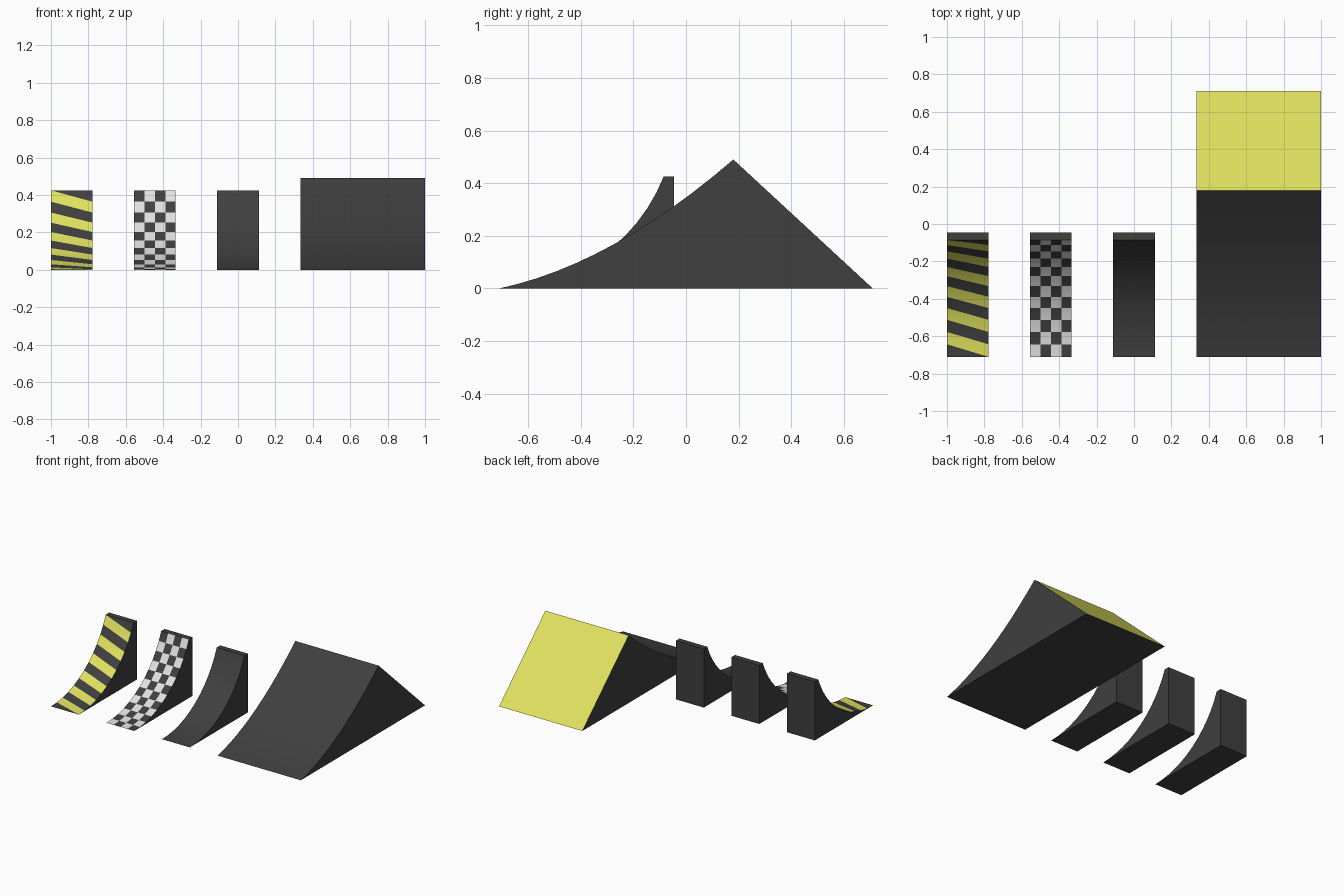
import bpy, bmesh, math

cube = bpy.data.objects.get("Cube")
if cube:
    bpy.data.objects.remove(cube)


def material(name, color):
    mat = bpy.data.materials.new(name)
    mat.use_nodes = True
    mat.diffuse_color = (*color, 1)
    bsdf = mat.node_tree.nodes["Principled BSDF"]
    bsdf.inputs["Base Color"].default_value = (*color, 1)
    bsdf.inputs["Roughness"].default_value = 0.8
    return mat


DARK, YELLOW, WHITE = range(3)
MATERIALS = [material("dark grey", (0.05, 0.05, 0.05)),
             material("yellow", (0.75, 0.75, 0.115)),
             material("white", (0.75, 0.75, 0.75))]

ROWS = 12
FRONT = -0.71
WIDTH = 2 / 9


def arc_profile(lip, back, height):
    """Quarter-pipe section: arc tangent to the ground, flat lip, upright back."""
    run = lip - FRONT
    radius = (run ** 2 + height ** 2) / (2 * height)
    end = math.asin(run / radius)
    points = []
    for i in range(ROWS + 1):
        a = end * i / ROWS
        points.append((FRONT + radius * math.sin(a), radius * (1 - math.cos(a))))
    return points + [(back, height), (back, 0)]


def kicker_profile(bend, peak, back):
    """Long ramp section: gentle curve up to a peak, straight landing behind."""
    points = []
    for i in range(ROWS + 1):
        t = i / ROWS
        a, b, c = (1 - t) ** 2, 2 * t * (1 - t), t * t
        points.append((a * FRONT + b * bend[0] + c * peak[0],
                       b * bend[1] + c * peak[1]))
    return points + [(back, 0)]


def plain(strip, col):
    return DARK


def checks(strip, col):
    return WHITE if strip < ROWS and (strip + col) % 2 == 0 else DARK


def landing(strip, col):
    return YELLOW if strip == ROWS else DARK


def build_ramp(name, profile, x, width, paint=plain, cols=1, stripes=False):
    """Extrude a section along x, colouring each strip by a rule."""
    bm = bmesh.new()
    grid = [[bm.verts.new((x + width * c / cols, y, z)) for y, z in profile]
            for c in range(cols + 1)]

    def add(verts, index):
        bm.faces.new(verts).material_index = index

    n = len(profile)
    for c in range(cols):
        left, right = grid[c], grid[c + 1]
        for s in range(n):
            t = (s + 1) % n
            if stripes and s < ROWS:
                # each row is cut on its diagonal into two colours
                lower, upper = (YELLOW, DARK) if s % 2 else (DARK, YELLOW)
                add((left[s], right[s], left[t]), lower)
                add((right[s], right[t], left[t]), upper)
            else:
                add((left[s], right[s], right[t], left[t]), paint(s, c))
    add(grid[0], DARK)
    add(grid[-1], DARK)
    bmesh.ops.recalc_face_normals(bm, faces=bm.faces[:])

    mesh = bpy.data.meshes.new(name)
    bm.to_mesh(mesh)
    bm.free()
    for mat in MATERIALS:
        mesh.materials.append(mat)
    obj = bpy.data.objects.new(name, mesh)
    bpy.context.collection.objects.link(obj)
    bpy.ops.object.select_all(action='DESELECT')
    obj.select_set(True)
    bpy.context.view_layer.objects.active = obj
    bpy.ops.object.shade_smooth_by_angle(angle=math.radians(20))
    return obj


# Three narrow quarter-pipe ramps
narrow = arc_profile(lip=-0.085, back=-0.045, height=0.425)
build_ramp("striped_ramp", narrow, -1, WIDTH, stripes=True)
build_ramp("checkered_ramp", narrow, -1 + 2 * WIDTH, WIDTH, checks, cols=4)
build_ramp("plain_ramp", narrow, -1 + 4 * WIDTH, WIDTH)

# Wide jump ramp with a coloured landing slope
wide = kicker_profile(bend=(-0.285, 0.09), peak=(0.18, 0.49), back=0.71)
build_ramp("wide_ramp", wide, 1 - 3 * WIDTH, 3 * WIDTH, landing)
